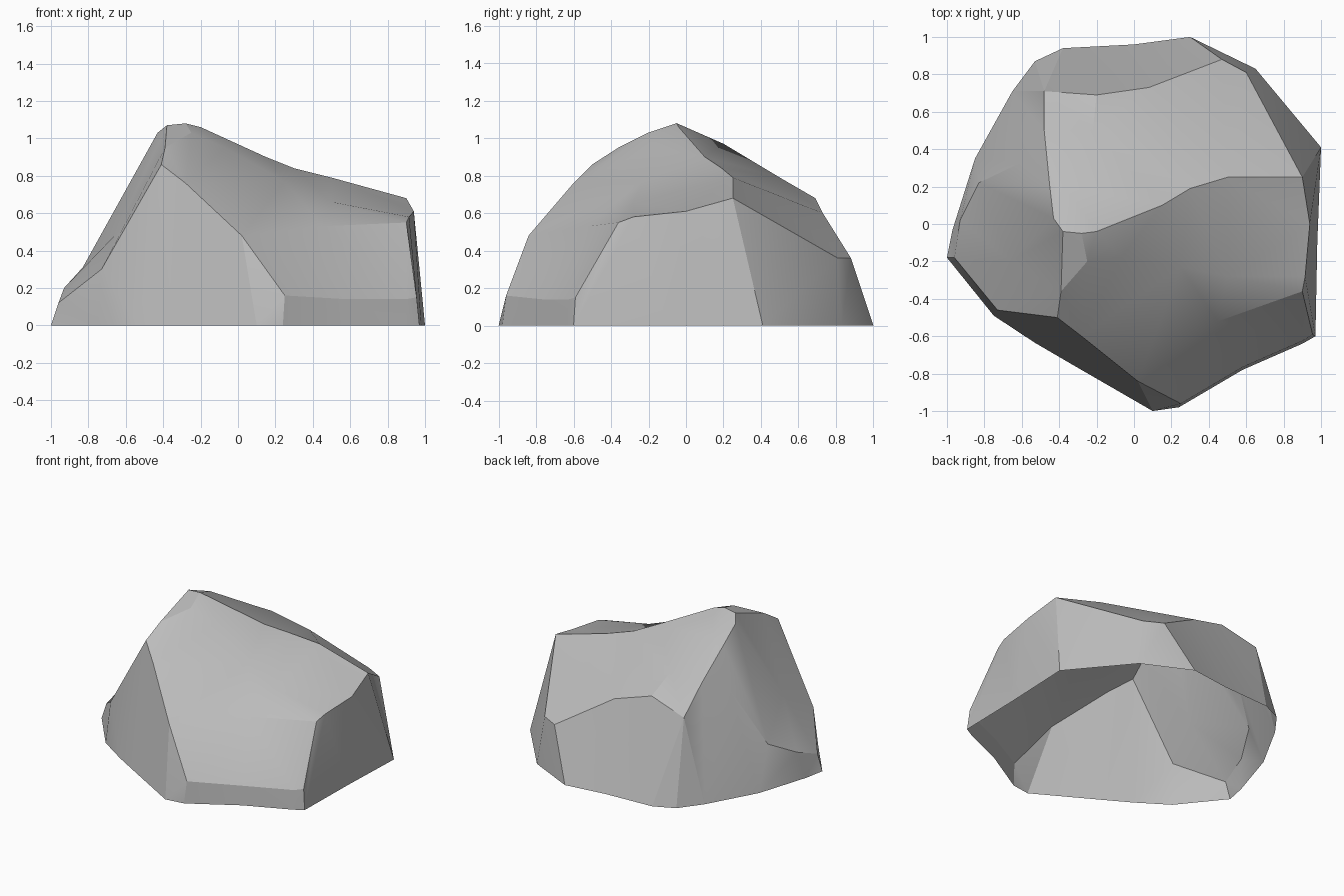
import bpy
import bmesh
import math
from mathutils import Vector
from mathutils.geometry import delaunay_2d_cdt

default_cube = bpy.data.objects.get("Cube")
if default_cube:
    bpy.data.objects.remove(default_cube, do_unlink=True)

# Corners where several ridges meet
summit = (-.38, -.04, 1.07)
neck = (-.39, -.36, .95)
prow = (-.41, -.5, .86)
nose = (.02, -.84, .48)
toe = (.25, -.96, .16)
front_corner = (.9, -.36, .55)
east_corner = (.915, -.28, .58)
east_peak = (.9, .25, .68)
back_east = (.47, .88, .36)
back_mid = (-.2, .69, .68)
back_west = (-.48, .71, .6)
west_knob = (-.45, .2, .94)
west_spur = (-.73, -.46, .3)

# Ground outline of the boulder
outline = [(.1, -1), (.24, -.98), (.58, -.78), (.9, -.64), (.97, -.6),
           (.98, -.1), (1, .41), (.65, .83), (.3, 1), (0, .96),
           (-.38, .94), (-.53, .87), (-.65, .71), (-.85, .35),
           (-.97, -.03), (-1, -.18), (-.75, -.49), (-.53, -.635),
           (-.35, -.74)]
rim = [(x, y, 0) for x, y in outline]

# Ridge lines running over the surface
front_lip = [toe, (.58, -.765, .14), (.9, -.625, .14), (.955, -.59, .15),
             front_corner]
east_brow = [front_corner, east_corner, (.94, 0, .61), east_peak,
             (.6, .81, .36), back_east]
back_brow = [back_east, (.08, .73, .6), back_mid, back_west]
west_brow = [back_west, (-.48, .5, .78), west_knob, (-.43, .03, 1.03), summit]
crest = [summit, (-.28, -.05, 1.08), (-.2, -.04, 1.06), (.15, .1, .9),
         (.3, .19, .84), (.5, .25, .79), east_peak]
front_spine = [summit, neck, prow, (-.28, -.6, .76), nose, toe]
front_shelf = [neck, (-.25, -.2, 1.03), (-.07, -.18, .95), (.25, -.23, .77),
               (.5, -.28, .66), east_corner]
front_fold = [nose, (.45, -.52, .53), front_corner]
west_ledge = [prow, west_spur, (-.96, -.18, .12), (-.93, .02, .2)]
west_rib = [west_knob, (-.6, .33, .69), (-.83, .22, .31)]
west_hollow = [summit, (-.66, -.2, .48)]
top_crease = [back_mid, (-.22, .5, .79), (-.37, .2, .97)]
spur_foot = [west_spur, (-.53, -.635, 0)]
back_foot = [back_west, (-.53, .87, 0)]

ridges = [rim + rim[:1], front_lip, east_brow, back_brow, west_brow, crest,
          front_spine, front_shelf, front_fold, west_ledge, west_rib,
          west_hollow, top_crease, spur_foot, back_foot]


def collect(paths):
    """Return the unique points of all paths and the edges along them."""
    index, edges = {}, []
    for path in paths:
        ids = [index.setdefault(point, len(index)) for point in path]
        edges.extend(zip(ids, ids[1:]))
    return list(index), edges


def make_material(name, color):
    material = bpy.data.materials.new(name)
    material.use_nodes = True
    material.diffuse_color = color
    shader = next(n for n in material.node_tree.nodes
                  if n.type == 'BSDF_PRINCIPLED')
    shader.inputs["Base Color"].default_value = color
    shader.inputs["Roughness"].default_value = 0.9
    return material


def make_boulder(name, paths, material):
    """Stretch a faceted shell over the ridge lines, open underneath."""
    points, edges = collect(paths)
    flat = [Vector(p[:2]) for p in points]
    result = delaunay_2d_cdt(flat, edges, [], 0, 1e-5)
    places, triangles, origins = result[0], result[2], result[3]

    bm = bmesh.new()
    verts = []
    for place, origin in zip(places, origins):
        height = points[origin[0]][2] if origin else 0
        verts.append(bm.verts.new((place.x, place.y, height)))
    for triangle in triangles:
        corners = [verts[i] for i in triangle]
        if any(v.co.z > 0 for v in corners):
            bm.faces.new(corners)
    bm.normal_update()
    for face in bm.faces:
        if face.normal.z < 0:
            face.normal_flip()

    mesh = bpy.data.meshes.new(name)
    bm.to_mesh(mesh)
    bm.free()
    mesh.materials.append(material)
    boulder = bpy.data.objects.new(name, mesh)
    bpy.context.collection.objects.link(boulder)
    return boulder


stone = make_material("grey stone", (.5, .5, .5, 1))
boulder = make_boulder("boulder", ridges, stone)

# Soft shading within facets, crisp ridges between them
bpy.ops.object.select_all(action='DESELECT')
boulder.select_set(True)
bpy.context.view_layer.objects.active = boulder
bpy.ops.object.shade_smooth_by_angle(angle=math.radians(22))
